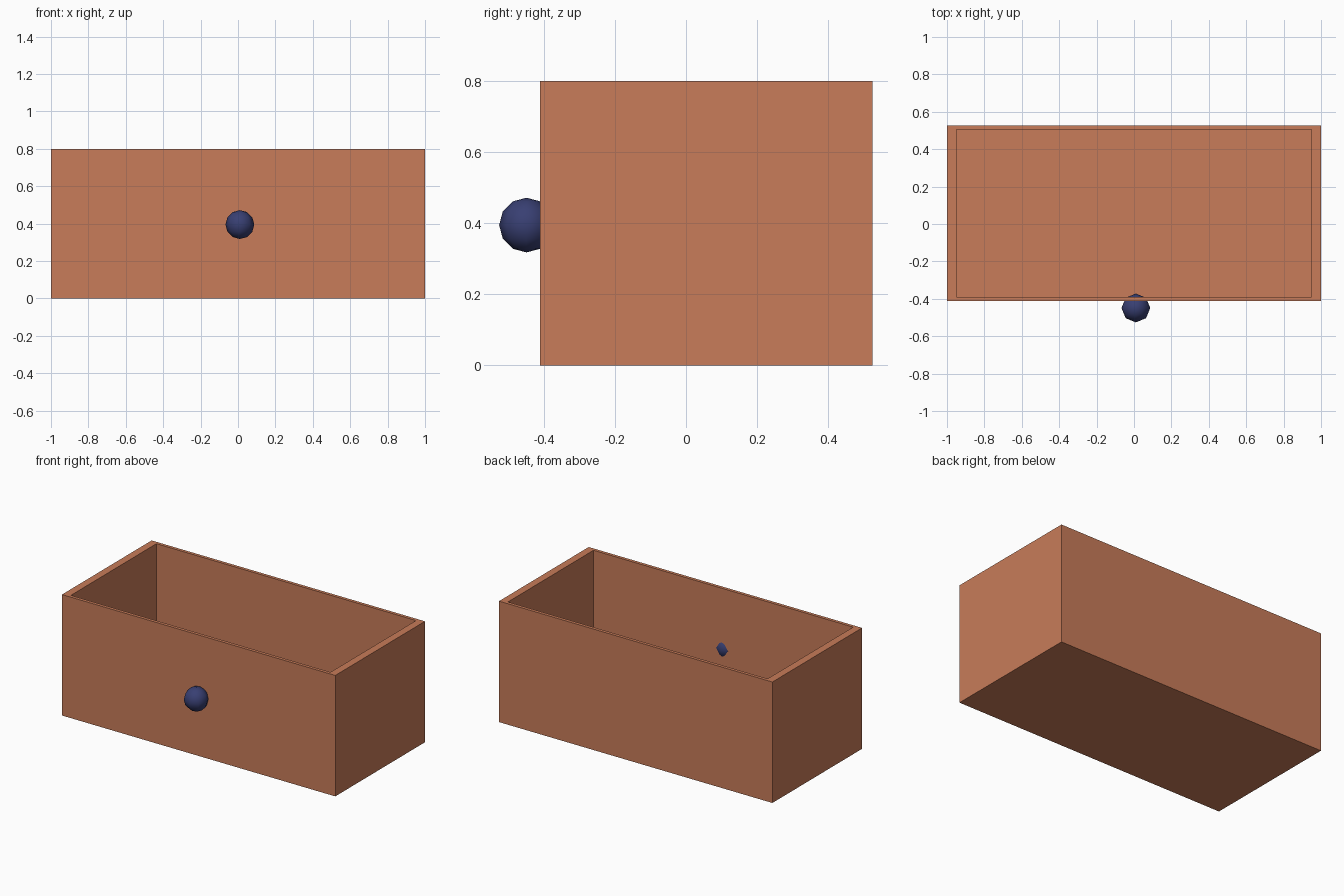
import bpy, bmesh
from mathutils import Vector

if "Cube" in bpy.data.objects:
    bpy.data.objects.remove(bpy.data.objects["Cube"])


def material(name, rgb):
    mat = bpy.data.materials.new(name)
    mat.diffuse_color = (*rgb, 1)
    mat.use_nodes = True
    mat.node_tree.nodes["Principled BSDF"].inputs["Base Color"].default_value = mat.diffuse_color
    return mat


def add_object(name, bm, mat):
    mesh = bpy.data.meshes.new(name)
    bm.to_mesh(mesh)
    bm.free()
    obj = bpy.data.objects.new(name, mesh)
    mesh.materials.append(mat)
    bpy.context.collection.objects.link(obj)
    return obj


terracotta = material("terracotta", (0.58, 0.20, 0.10))
navy = material("navy", (0.04, 0.05, 0.17))

# Drawer box: block whose top is inset proportionally, then sunk to the floor
size = Vector((2.0, 0.937, 0.8))
floor = 0.04
bm = bmesh.new()
bmesh.ops.create_cube(bm, size=1)
bmesh.ops.scale(bm, vec=size, verts=bm.verts)
bmesh.ops.translate(bm, vec=(0, 0.057, 0.4), verts=bm.verts)
top = max(bm.faces, key=lambda f: f.calc_center_median().z)


def extrude_face(face):
    ret = bmesh.ops.extrude_discrete_faces(bm, faces=[face])
    return ret["faces"][0]


rim = extrude_face(top)
centre = rim.calc_center_median()
for v in rim.verts:
    v.co.x = centre.x + (v.co.x - centre.x) * 0.95
    v.co.y = centre.y + (v.co.y - centre.y) * 0.954
well = extrude_face(rim)
for v in well.verts:
    v.co.z = floor
bmesh.ops.recalc_face_normals(bm, faces=bm.faces)
add_object("drawer_box", bm, terracotta)

# Knob: low-poly ball pushed through the front wall
bm = bmesh.new()
bmesh.ops.create_uvsphere(bm, u_segments=8, v_segments=6, radius=0.077)
for f in bm.faces:
    f.smooth = True
knob = add_object("knob", bm, navy)
knob.location = (0.01, -0.449, 0.395)
